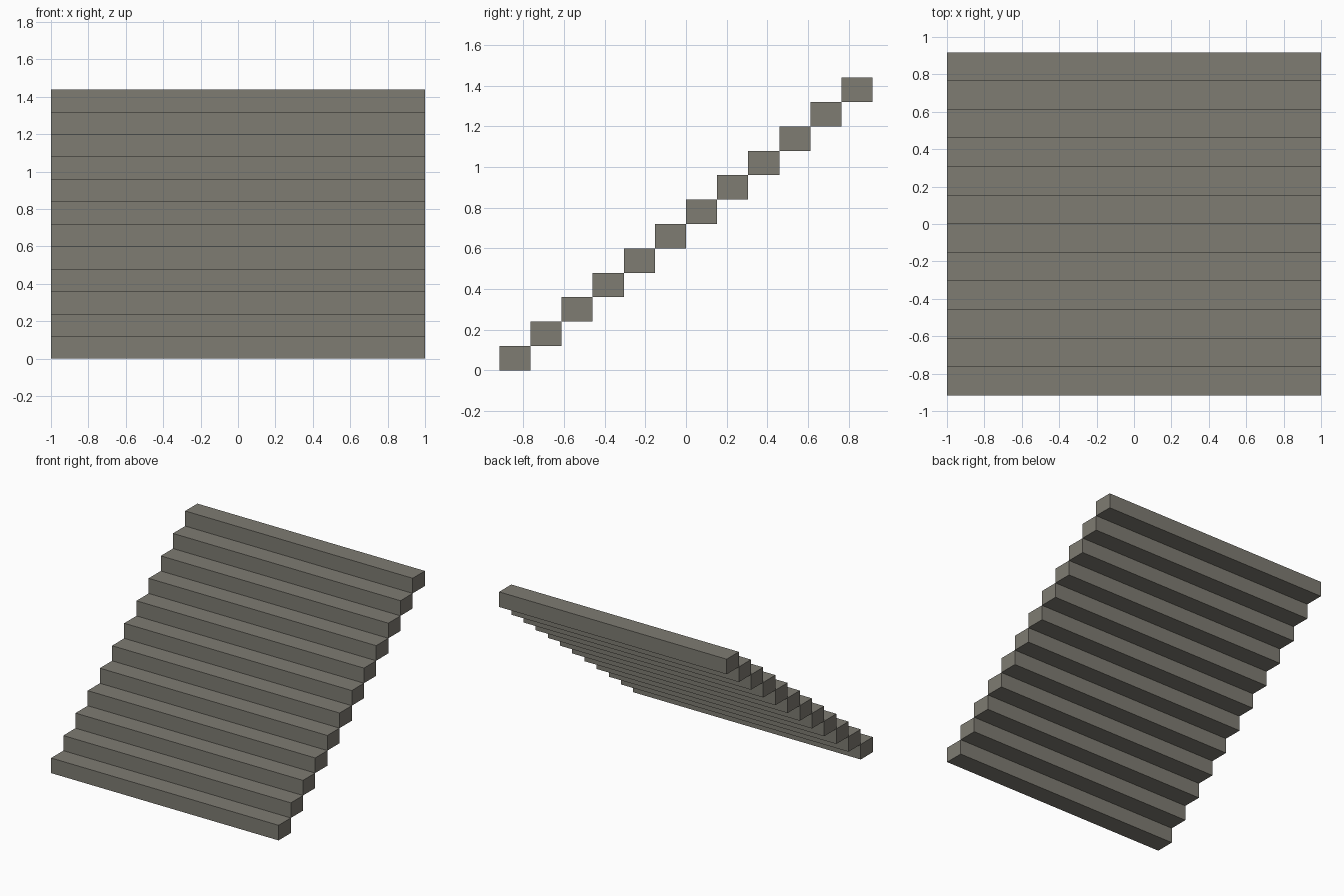
import bpy

if "Cube" in bpy.data.objects:
    bpy.data.objects.remove(bpy.data.objects["Cube"])

STEPS = 12
WIDTH, DEPTH, RISE = 2.0, 0.153, 0.12

# Single stone colour
stone = bpy.data.materials.new("warm_grey_stone")
stone.diffuse_color = (0.21, 0.2, 0.17, 1.0)
stone.use_nodes = True
stone.node_tree.nodes["Principled BSDF"].inputs["Base Color"].default_value = stone.diffuse_color


def add_step(i):
    """One solid block, touching its neighbours only along an edge."""
    y = (i + 0.5 - STEPS / 2) * DEPTH
    z = (i + 0.5) * RISE
    bpy.ops.mesh.primitive_cube_add(size=1, location=(0, y, z))
    step = bpy.context.object
    step.name = f"step_{i + 1:02d}"
    step.scale = (WIDTH, DEPTH, RISE)
    bpy.ops.object.transform_apply(location=False, rotation=False, scale=True)
    step.data.materials.append(stone)


# Flight of steps rising from front to back
for i in range(STEPS):
    add_step(i)
